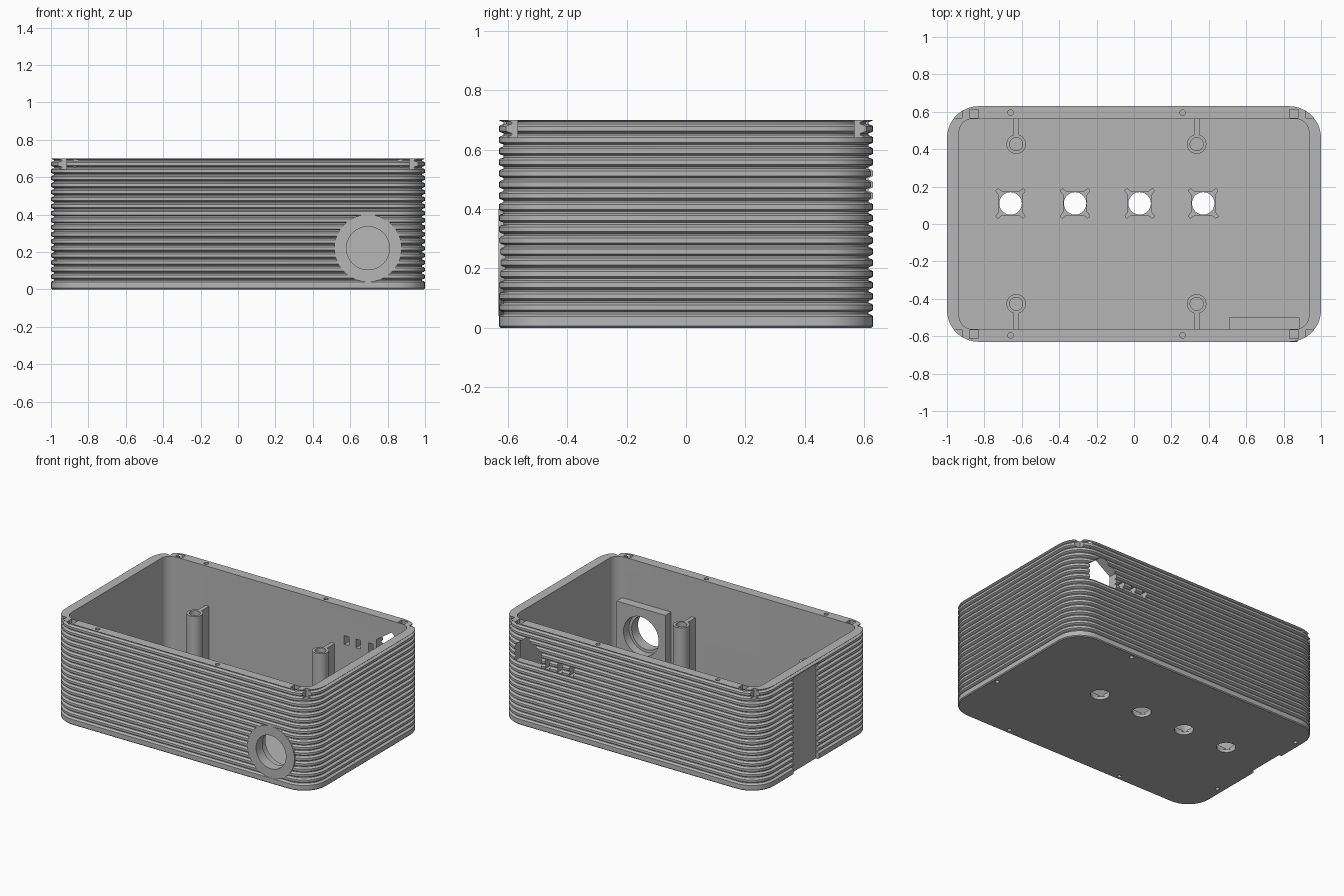
import bpy, bmesh, math

old = bpy.data.objects.get("Cube")
if old:
    bpy.data.objects.remove(old)

grey = bpy.data.materials.new("matte_grey")
grey.use_nodes = True
COLOUR = (0.47, 0.47, 0.47, 1)
grey.diffuse_color = COLOUR
grey.node_tree.nodes["Principled BSDF"].inputs["Base Color"].default_value = COLOUR

HX, HY, TOP, FLOOR = 1.0, 0.63, 0.70, 0.04
INX, INY = 0.935, 0.562


def make(name, bm):
    bmesh.ops.recalc_face_normals(bm, faces=bm.faces)
    mesh = bpy.data.meshes.new(name)
    bm.to_mesh(mesh)
    bm.free()
    mesh.materials.append(grey)
    ob = bpy.data.objects.new(name, mesh)
    bpy.context.collection.objects.link(ob)
    return ob


def prism(bm, pts, axis, lo, hi):
    """Extrude a 2D outline along y or z."""
    def place(p, t):
        return (p[0], t, p[1]) if axis == "y" else (p[0], p[1], t)
    a = [bm.verts.new(place(p, lo)) for p in pts]
    b = [bm.verts.new(place(p, hi)) for p in pts]
    bm.faces.new(a)
    bm.faces.new(b[::-1])
    for i in range(len(pts)):
        j = (i + 1) % len(pts)
        bm.faces.new((a[i], a[j], b[j], b[i]))


def circle(x, y, r, n=40):
    return [(x + r * math.cos(math.tau * i / n), y + r * math.sin(math.tau * i / n)) for i in range(n)]


def rect(x0, x1, y0, y1):
    return [(x0, y0), (x1, y0), (x1, y1), (x0, y1)]


def rounded(hx, hy, r, seg=9):
    pts = []
    for q, (sx, sy) in enumerate([(1, 1), (-1, 1), (-1, -1), (1, -1)]):
        for i in range(seg + 1):
            a = (q + i / seg) * math.pi / 2
            pts.append((sx * (hx - r) + r * math.cos(a), sy * (hy - r) + r * math.sin(a)))
    return pts


def cut(ob, *cutters):
    bpy.context.view_layer.objects.active = ob
    for c in cutters:
        mod = ob.modifiers.new("cut", "BOOLEAN")
        mod.operation = "DIFFERENCE"
        mod.solver = "EXACT"
        mod.object = c
        bpy.ops.object.modifier_apply(modifier=mod.name)


# Ribbed outer wall, rim, inner wall and floor as one closed shell
levels = [(0.006, 0.0), (0.0, 0.006)]
GROOVES, PITCH = 18, 0.0376
for g in range(GROOVES):
    z = 0.05 + g * PITCH
    for dz, inset in [(-.011, 0), (-.007, .005), (-.003, .016), (.003, .016), (.007, .005), (.0105, 0)]:
        levels.append((inset, z + dz))
levels.append((0.0, TOP))
loops = [[(x, y, z) for x, y in rounded(HX - d, HY - d, 0.17 - d)] for d, z in levels]
for z in (TOP, FLOOR):
    loops.append([(x, y, z) for x, y in rounded(INX, INY, 0.07)])
bm = bmesh.new()
rings = [[bm.verts.new(p) for p in loop] for loop in loops]
for a, b in zip(rings, rings[1:]):
    for i in range(len(a)):
        j = (i + 1) % len(a)
        bm.faces.new((a[i], a[j], b[j], b[i]))
bm.faces.new(rings[0])
bm.faces.new(rings[-1])
case = make("case_shell", bm)

# Straight cuts: side recess, corner notches, clip pockets, vents, port, button seats
bm = bmesh.new()
prism(bm, rect(-1.1, -0.975, -0.03, 0.25), "z", -0.1, 0.672)
for sx in (-1, 1):
    for sy in (-1, 1):
        xs, ys = sorted((sx * 0.918, sx * 1.1)), sorted((sy * 0.567, sy * 0.8))
        prism(bm, rect(*xs, *ys), "z", 0.64, 0.8)
        prism(bm, rect(sx * .855 - .024, sx * .855 + .024, sy * .59 - .022, sy * .59 + .022), "z", 0.655, 0.8)
for x in (0.44, 0.53, 0.625):
    prism(bm, rect(x - 0.018, x + 0.018, 0.44, 0.50), "y", 0.5, 0.7)
prism(bm, [(0.67, 0.43), (0.88, 0.43), (0.88, 0.54), (0.785, 0.618), (0.67, 0.54)], "y", 0.5, 0.7)
BUTTONS = (-0.66, -0.315, 0.03, 0.37)
corner = [(0.062, 0.045), (0.078, 0.066), (0.072, 0.078), (0.066, 0.078), (0.045, 0.062)]
for bx in BUTTONS:
    outline = []
    for q in range(4):
        c, s = math.cos(q * math.pi / 2), math.sin(q * math.pi / 2)
        outline += [(bx + c * u - s * v, 0.11 + s * u + c * v) for u, v in corner]
    prism(bm, outline, "z", 0.02, 0.1)
straight_cutter = make("straight_cutter", bm)

# Round cuts: button holes, screw holes in rim and base
bm = bmesh.new()
for bx in BUTTONS:
    prism(bm, circle(bx, 0.11, 0.06), "z", -0.1, 0.1)
for sy in (-1, 1):
    for x in (-0.66, 0.26):
        prism(bm, circle(x, sy * 0.595, 0.015, 16), "z", 0.6, 0.8)
for x, y in [(.52, .595), (.52, -.595), (-.38, -.595), (.967, -.18), (-.95, -.32), (-.95, .44)]:
    prism(bm, circle(x, y, 0.014, 16), "z", -0.1, 0.1)
round_cutter = make("round_cutter", bm)

# Round front opening and its wider seat behind the wall
PX, PZ = 0.695, 0.22
bm = bmesh.new()
prism(bm, circle(PX, PZ, 0.115, 56), "y", -0.8, -0.4)
port_cutter = make("port_cutter", bm)
bm = bmesh.new()
prism(bm, circle(PX, PZ, 0.135, 56), "y", -0.56, -0.4)
seat_cutter = make("seat_cutter", bm)
cut(case, straight_cutter, round_cutter, port_cutter)

# Flat collar around the opening
bm = bmesh.new()
prism(bm, circle(PX, PZ, 0.18, 64), "y", -0.631, -0.6)
collar = make("port_collar", bm)
cut(collar, port_cutter)

# Square mounting block inside the front wall
bm = bmesh.new()
prism(bm, rect(0.508, 0.884, 0.03, 0.415), "y", -0.565, -0.5)
block = make("port_mount_block", bm)
cut(block, seat_cutter, port_cutter)

# Hollow screw posts with webs to the long walls
posts_bm, bores_bm, webs_bm = bmesh.new(), bmesh.new(), bmesh.new()
for x in (-0.63, 0.335):
    for sy in (-1, 1):
        y = sy * 0.427
        prism(posts_bm, circle(x, y, 0.052), "z", 0.03, 0.427)
        prism(bores_bm, circle(x, y, 0.035), "z", 0.08, 0.6)
        ys = sorted((y + sy * 0.046, sy * 0.57))
        prism(webs_bm, rect(x - 0.014, x + 0.014, *ys), "z", 0.03, 0.426)
posts = make("screw_posts", posts_bm)
bore_cutter = make("bore_cutter", bores_bm)
webs = make("post_webs", webs_bm)
cut(posts, bore_cutter)

for helper in (straight_cutter, round_cutter, port_cutter, seat_cutter, bore_cutter):
    bpy.data.objects.remove(helper)

# Smooth curves, sharp edges
for ob in (case, collar, block, posts, webs):
    bpy.ops.object.select_all(action="DESELECT")
    ob.select_set(True)
    bpy.context.view_layer.objects.active = ob
    bpy.ops.object.shade_smooth_by_angle(angle=math.radians(25))
